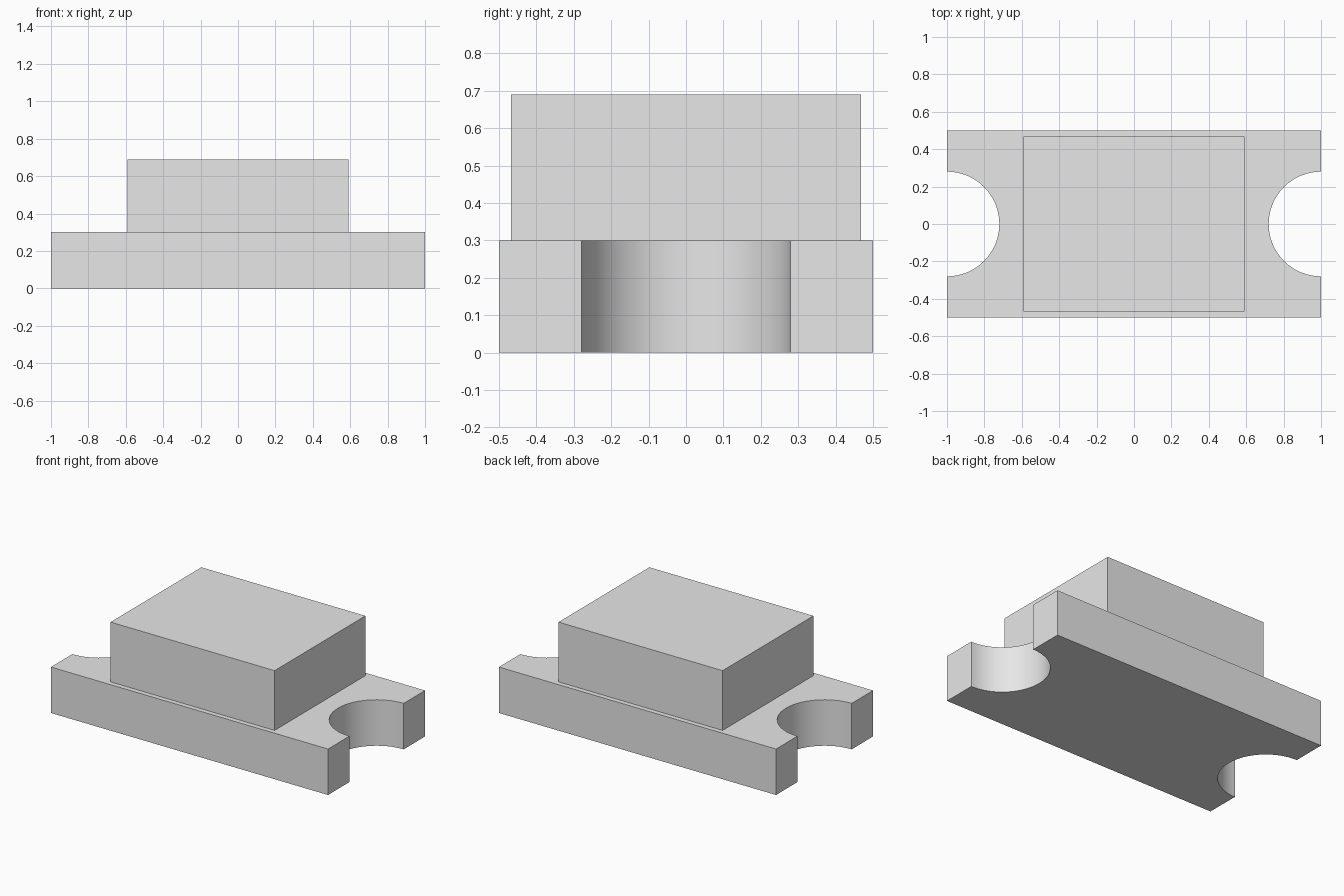
import bpy
import bmesh
from math import cos, sin, pi, radians

cube = bpy.data.objects.get("Cube")
if cube:
    bpy.data.objects.remove(cube, do_unlink=True)

grey = bpy.data.materials.new("light grey")
grey.use_nodes = True
grey.diffuse_color = (0.8, 0.8, 0.8, 1)
grey.node_tree.nodes["Principled BSDF"].inputs["Base Color"].default_value = (0.8, 0.8, 0.8, 1)


def extrude_outline(name, outline, bottom, top):
    """Solid made by raising a counter-clockwise outline from bottom to top."""
    bm = bmesh.new()
    base = bm.faces.new([bm.verts.new((x, y, bottom)) for x, y in outline])
    raised = bmesh.ops.extrude_face_region(bm, geom=[base], use_keep_orig=True)
    verts = [v for v in raised["geom"] if isinstance(v, bmesh.types.BMVert)]
    bmesh.ops.translate(bm, verts=verts, vec=(0, 0, top - bottom))
    bmesh.ops.recalc_face_normals(bm, faces=bm.faces)
    mesh = bpy.data.meshes.new(name)
    bm.to_mesh(mesh)
    bm.free()
    mesh.materials.append(grey)
    obj = bpy.data.objects.new(name, mesh)
    bpy.context.collection.objects.link(obj)
    return obj


# Base plate with a half-round notch in each end
HALF_X, HALF_Y, NOTCH, STEPS = 1.0, 0.5, 0.28, 32
right_end = [(HALF_X, -HALF_Y)]
for i in range(STEPS + 1):
    a = pi * i / STEPS
    right_end.append((HALF_X - NOTCH * sin(a), -NOTCH * cos(a)))
right_end.append((HALF_X, HALF_Y))
left_end = [(-x, -y) for x, y in right_end]
base_plate = extrude_outline("base_plate", right_end + left_end, 0, 0.3)

# Upper block
block = [(-0.592, -0.468), (0.592, -0.468), (0.592, 0.468), (-0.592, 0.468)]
extrude_outline("upper_block", block, 0.3, 0.69)

# Smooth notch walls, sharp edges elsewhere
bpy.ops.object.select_all(action="DESELECT")
base_plate.select_set(True)
bpy.context.view_layer.objects.active = base_plate
bpy.ops.object.shade_smooth_by_angle(angle=radians(30))
